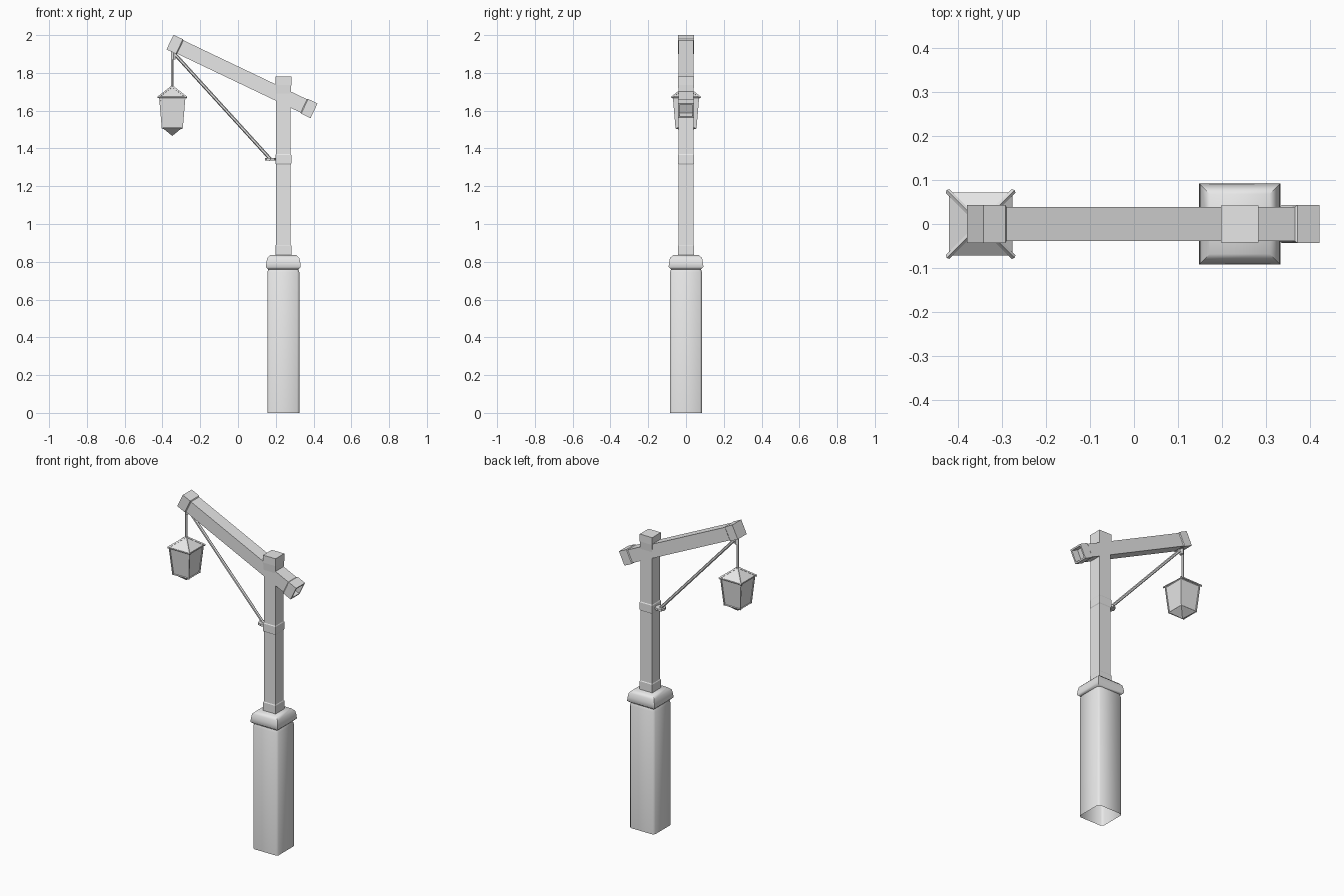
import bpy, bmesh, math
from mathutils import Vector, Matrix

cube = bpy.data.objects.get("Cube")
if cube:
    bpy.data.objects.remove(cube)

grey = bpy.data.materials.new("plain_grey")
grey.use_nodes = True
grey.diffuse_color = (0.8, 0.8, 0.8, 1)
grey.node_tree.nodes["Principled BSDF"].inputs["Base Color"].default_value = (0.8, 0.8, 0.8, 1)


def finish(name, bm, matrix=Matrix(), smooth=None):
    bmesh.ops.recalc_face_normals(bm, faces=bm.faces)
    mesh = bpy.data.meshes.new(name)
    bm.to_mesh(mesh)
    bm.free()
    mesh.materials.append(grey)
    obj = bpy.data.objects.new(name, mesh)
    obj.matrix_world = matrix
    bpy.context.collection.objects.link(obj)
    if smooth:
        bpy.ops.object.select_all(action='DESELECT')
        obj.select_set(True)
        bpy.context.view_layer.objects.active = obj
        bpy.ops.object.shade_smooth_by_angle(angle=math.radians(smooth))
    return obj


def square_stack(name, profile, matrix, bottom=True, top=True, chamfer=0, smooth=None):
    """Loft square sections given as (half width, height)."""
    bm = bmesh.new()
    rings = []
    for half, z in profile:
        ring = []
        for k in range(4):
            turn = Matrix.Rotation(k * math.pi / 2, 3, 'Z')
            corners = [(half, half - chamfer), (half - chamfer, half)] if chamfer else [(half, half)]
            ring += [bm.verts.new(turn @ Vector((x, y, z))) for x, y in corners]
        rings.append(ring)
    for a, b in zip(rings, rings[1:]):
        for i in range(len(a)):
            j = (i + 1) % len(a)
            bm.faces.new((a[i], a[j], b[j], b[i]))
    if bottom:
        bm.faces.new(rings[0])
    if top:
        bm.faces.new(rings[-1])
    return finish(name, bm, matrix, smooth)


def bar(name, start, end, radius, sides=6):
    a, b = Vector(start), Vector(end)
    bm = bmesh.new()
    bmesh.ops.create_cone(bm, cap_ends=True, segments=sides, radius1=radius,
                          radius2=radius, depth=(b - a).length)
    turn = (b - a).to_track_quat('Z', 'Y').to_matrix().to_4x4()
    return finish(name, bm, Matrix.Translation((a + b) / 2) @ turn, 40 if sides > 4 else None)


POST_X, LAMP_X = 0.24, -0.348
post_at = Matrix.Translation((POST_X, 0, 0))
lamp_at = Matrix.Translation((LAMP_X, 0, 0))

# Stone pedestal, open underneath, and its rounded cap
square_stack("pedestal", [(0.085, 0), (0.085, 0.745), (0.078, 0.765)], post_at,
             bottom=False, chamfer=0.012, smooth=60)
square_stack("pedestal_cap", [(0.08, 0.76), (0.092, 0.772), (0.09, 0.795), (0.085, 0.82),
                              (0.068, 0.836)], post_at, smooth=50)

# Post with slightly wider collars
square_stack("post", [(0.042, 0.83), (0.042, 0.885), (0.039, 0.89), (0.039, 1.315),
                      (0.042, 1.32), (0.042, 1.365), (0.039, 1.37), (0.039, 1.69),
                      (0.042, 1.735), (0.042, 1.78)], post_at, bottom=False)

# Sloping beam with end collars, hollow at the lower end
slope = math.radians(25.5)
start = Vector((-0.36, 0, 1.963))
along = Vector((math.cos(slope), 0, -math.sin(slope)))
turn = Matrix((along.cross(Vector((0, 1, 0))) * -1, (0, 1, 0), along)).transposed().to_4x4()
square_stack("beam", [(0.043, 0), (0.043, 0.055), (0.039, 0.06), (0.039, 0.785),
                      (0.043, 0.79), (0.043, 0.845), (0.034, 0.845), (0.034, 0.80)],
             Matrix.Translation(start) @ turn)

# Diagonal brace with its end fittings
bar("brace", (-0.335, 0, 1.9), (0.175, 0, 1.34), 0.009)
bar("brace_upper_fitting", (-0.342, 0, 1.91), (-0.342, 0, 1.872), 0.013)
bar("brace_lower_fitting", (0.172, 0, 1.336), (0.172, 0, 1.35), 0.03, 8)

# Lantern hanger, glass body with pointed base, and roof
bar("lantern_hanger", (LAMP_X, 0, 1.715), (LAMP_X, 0, 1.92), 0.007)
square_stack("lantern_body", [(0.001, 1.467), (0.051, 1.508), (0.066, 1.672)], lamp_at)
square_stack("lantern_roof", [(0.07, 1.668), (0.07, 1.674), (0.006, 1.725)], lamp_at)

# Lantern frame bars along each corner and rim
for k in range(4):
    def corner(half, z):
        return lamp_at @ Matrix.Rotation(k * math.pi / 2, 4, 'Z') @ Vector((half, half, z))

    def next_corner(half, z):
        return lamp_at @ Matrix.Rotation((k + 1) * math.pi / 2, 4, 'Z') @ Vector((half, half, z))

    bar(f"lantern_roof_rib_{k}", corner(0.075, 1.67), corner(0.003, 1.726), 0.006, 4)
    bar(f"lantern_corner_bar_{k}", corner(0.066, 1.67), corner(0.052, 1.505), 0.005, 4)
    bar(f"lantern_rim_{k}", corner(0.068, 1.67), next_corner(0.068, 1.67), 0.004, 4)
    bar(f"lantern_lower_rim_{k}", corner(0.052, 1.508), next_corner(0.052, 1.508), 0.004, 4)
